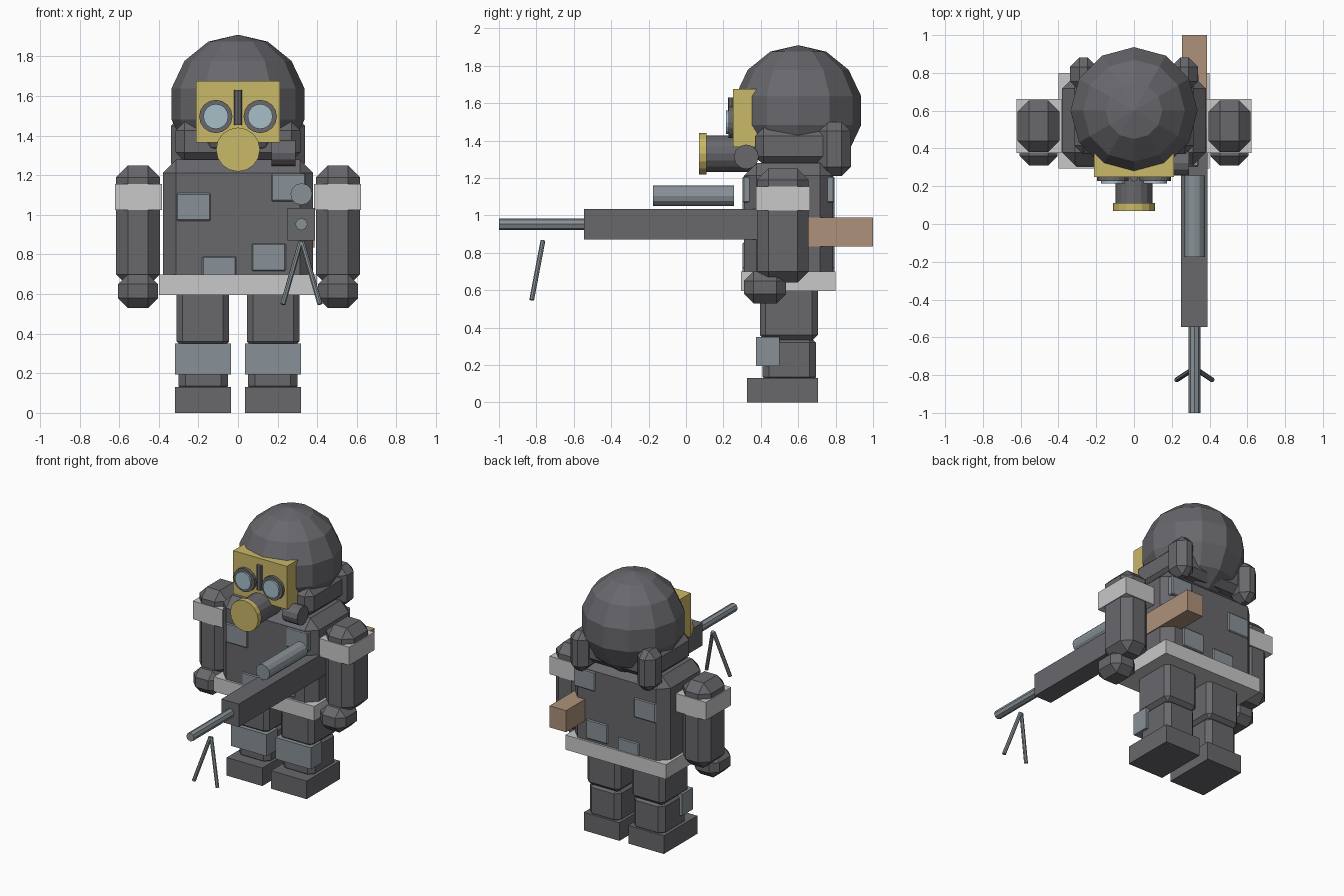
import bpy, bmesh, math
from mathutils import Vector, Matrix

if "Cube" in bpy.data.objects:
    bpy.data.objects.remove(bpy.data.objects["Cube"])


def material(name, r, g, b):
    m = bpy.data.materials.new(name)
    m.diffuse_color = (r, g, b, 1)
    m.use_nodes = True
    m.node_tree.nodes["Principled BSDF"].inputs["Base Color"].default_value = m.diffuse_color
    return m


DARK = material("dark grey", 0.138, 0.138, 0.152)
LIGHT = material("light grey", 0.58, 0.58, 0.58)
STEEL = material("steel grey", 0.25, 0.285, 0.31)
YELLOW = material("dull yellow", 0.59, 0.48, 0.138)
GLASS = material("pale blue glass", 0.39, 0.52, 0.58)
WOOD = material("tan wood", 0.42, 0.285, 0.195)


def finish(name, bm, mat):
    mesh = bpy.data.meshes.new(name)
    bmesh.ops.recalc_face_normals(bm, faces=bm.faces)
    bm.to_mesh(mesh)
    bm.free()
    mesh.materials.append(mat)
    ob = bpy.data.objects.new(name, mesh)
    bpy.context.collection.objects.link(ob)
    return ob


def box(name, x, y, z, mat, bevel=0):
    """Box from (min, max) ranges with optional one-step chamfer."""
    bm = bmesh.new()
    bmesh.ops.create_cube(bm, size=1)
    for v in bm.verts:
        v.co = [(r[0] + r[1]) / 2 + c * (r[1] - r[0]) for r, c in zip((x, y, z), v.co)]
    if bevel:
        bmesh.ops.bevel(bm, geom=list(bm.edges), offset=bevel, segments=1,
                        affect='EDGES', clamp_overlap=True)
    return finish(name, bm, mat)


def rod(name, a, b, r, mat, n=12):
    """Cylinder between two points."""
    a, b = Vector(a), Vector(b)
    d = b - a
    bm = bmesh.new()
    bmesh.ops.create_cone(bm, cap_ends=True, segments=n, radius1=r, radius2=r, depth=d.length)
    rot = d.to_track_quat('Z', 'Y').to_matrix().to_4x4()
    bmesh.ops.transform(bm, matrix=Matrix.Translation((a + b) / 2) @ rot, verts=bm.verts)
    return finish(name, bm, mat)


def pair(name, x, y, z, mat, bevel=0):
    """The same box on both sides of the body."""
    box("left_" + name, (-x[1], -x[0]), y, z, mat, bevel)
    box("right_" + name, x, y, z, mat, bevel)


# Torso and belt
box("torso", (-0.38, 0.38), (0.31, 0.785), (0.6, 1.28), DARK, 0.068)
box("belt", (-0.40, 0.40), (0.295, 0.80), (0.595, 0.70), LIGHT)

# Armour patches, same layout on chest and back
for i, (px, pz) in enumerate([(-0.225, 1.04), (0.255, 1.138), (0.156, 0.786), (-0.095, 0.72)]):
    for side, y in (("chest", (0.303, 0.353)), ("back", (0.743, 0.793))):
        box(f"{side}_patch_{i + 1}", (px - 0.086, px + 0.086), y,
            (pz - 0.07, pz + 0.07), STEEL, 0.006)

# Legs
pair("thigh", (0.045, 0.31), (0.395, 0.705), (0.33, 0.65), DARK, 0.03)
pair("shin", (0.05, 0.30), (0.41, 0.695), (0.10, 0.355), DARK, 0.035)
pair("knee_pad", (0.035, 0.318), (0.375, 0.50), (0.195, 0.35), STEEL)
pair("boot", (0.035, 0.318), (0.326, 0.706), (0, 0.13), DARK)

# Arms
pair("arm", (0.394, 0.616), (0.38, 0.655), (0.64, 1.25), DARK, 0.06)
pair("hand", (0.404, 0.606), (0.31, 0.535), (0.53, 0.70), DARK, 0.05)
pair("arm_band", (0.384, 0.622), (0.375, 0.662), (1.025, 1.155), LIGHT)

# Helmet with neck guard and ear pieces
bm = bmesh.new()
bmesh.ops.create_uvsphere(bm, u_segments=12, v_segments=7, radius=1)
bmesh.ops.transform(bm, verts=bm.verts,
                    matrix=Matrix.Translation((0, 0.6, 1.56)) @ Matrix.Diagonal((0.345, 0.345, 0.35, 1)))
finish("helmet", bm, DARK)
box("neck_guard", (-0.315, 0.315), (0.37, 0.82), (1.27, 1.47), DARK, 0.045)
pair("ear_piece", (0.195, 0.338), (0.705, 0.882), (1.21, 1.50), DARK, 0.05)

# Mask with goggles, snout and side filter
box("mask", (-0.213, 0.213), (0.25, 0.38), (1.365, 1.675), YELLOW)
rod("nose_ridge", (0, 0.245, 1.455), (0, 0.245, 1.63), 0.021, DARK, 8)
for side, s in (("left", -1), ("right", 1)):
    x = s * 0.112
    rod(side + "_goggle_ring", (x, 0.228, 1.497), (x, 0.30, 1.497), 0.084, DARK, 16)
    rod(side + "_lens", (x, 0.214, 1.497), (x, 0.25, 1.497), 0.063, GLASS, 16)
rod("snout", (0, 0.10, 1.33), (0, 0.36, 1.33), 0.097, DARK, 16)
rod("snout_cap", (0, 0.07, 1.33), (0, 0.11, 1.33), 0.111, YELLOW, 16)
rod("side_filter", (0.17, 0.322, 1.313), (0.29, 0.322, 1.313), 0.066, DARK, 12)

# Rifle
gx = 0.32
box("rifle_body", (0.25, 0.388), (-0.545, 0.50), (0.87, 1.035), DARK)
box("rifle_stock", (0.254, 0.386), (0.50, 1.0), (0.835, 0.99), WOOD)
rod("rifle_barrel", (gx, -1.0, 0.953), (gx, -0.5, 0.953), 0.031, STEEL, 8)
rod("rifle_scope", (gx, -0.176, 1.105), (gx, 0.257, 1.105), 0.055, STEEL, 12)
for side, s in (("left", -1), ("right", 1)):
    rod(side + "_bipod_leg", (gx + s * 0.003, -0.765, 0.865),
        (gx + s * 0.094, -0.825, 0.548), 0.013, STEEL, 8)
